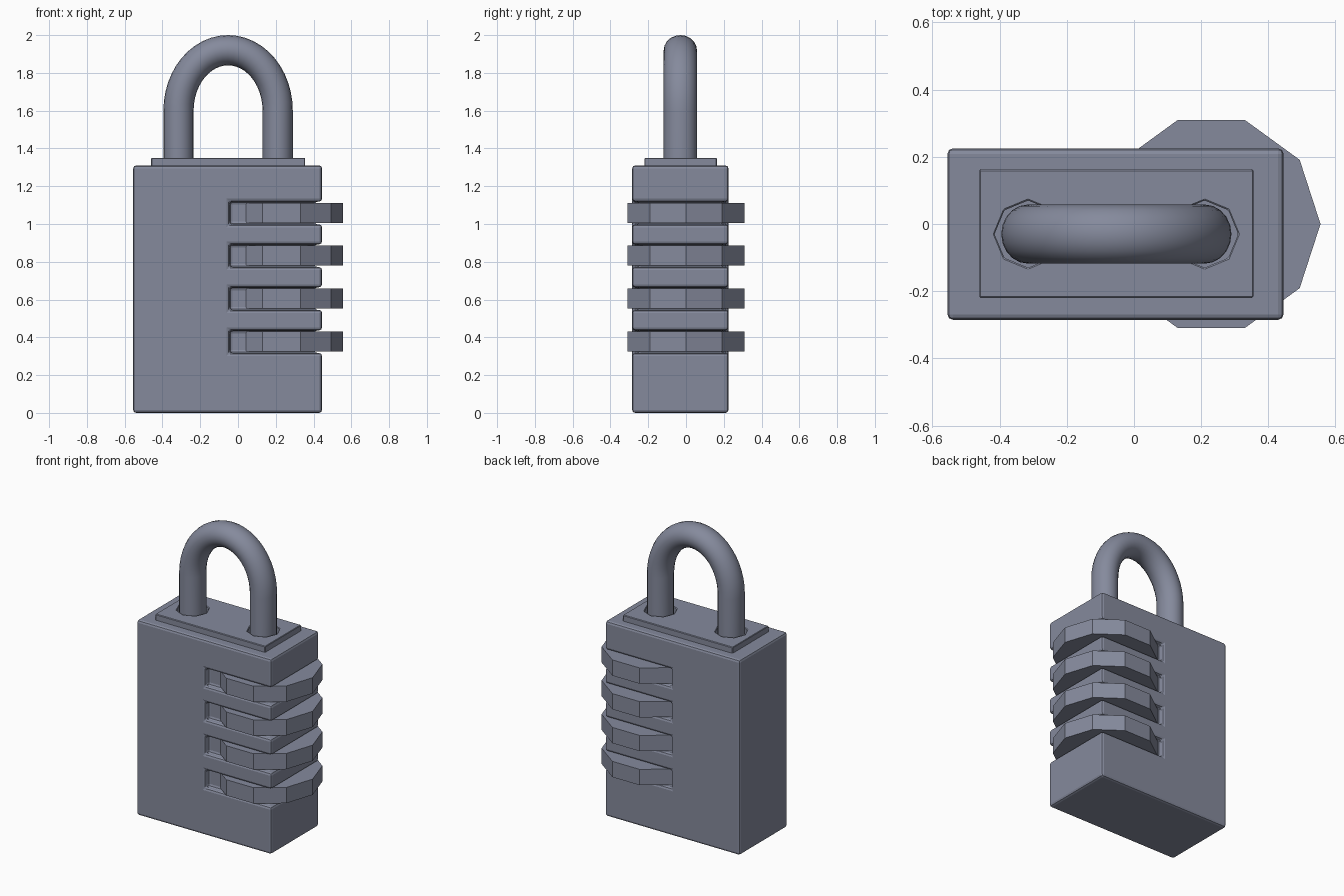
import bpy, bmesh, math
from mathutils import Vector, Matrix

if "Cube" in bpy.data.objects:
    bpy.data.objects.remove(bpy.data.objects["Cube"])

metal = bpy.data.materials.new("blue_grey_metal")
metal.diffuse_color = (0.235, 0.255, 0.335, 1)
metal.use_nodes = True
metal.node_tree.nodes["Principled BSDF"].inputs["Base Color"].default_value = metal.diffuse_color
CY = -0.03                                   # body centre in y
DIALS = [0.377, 0.605, 0.832, 1.058]         # dial centre heights


def make(name, bm):
    bmesh.ops.recalc_face_normals(bm, faces=bm.faces[:])
    me = bpy.data.meshes.new(name)
    bm.to_mesh(me)
    bm.free()
    me.materials.append(metal)
    ob = bpy.data.objects.new(name, me)
    bpy.context.collection.objects.link(ob)
    return ob


def add_box(bm, lo, hi):
    lo, hi = Vector(lo), Vector(hi)
    m = Matrix.Translation((lo + hi) / 2) @ Matrix.Diagonal((*(hi - lo), 1))
    bmesh.ops.create_cube(bm, size=1, matrix=m)


def add_prism(bm, sides, r, x, y, z0, z1):
    bmesh.ops.create_cone(bm, cap_ends=True, segments=sides, radius1=r, radius2=r,
                          depth=z1 - z0, matrix=Matrix.Translation((x, y, (z0 + z1) / 2))
                          @ Matrix.Rotation(math.pi / 2, 4, 'Z'))


def cut(ob, cutter):
    cutter.hide_render = True
    cutter.hide_viewport = True
    mod = ob.modifiers.new("cut", 'BOOLEAN')
    mod.operation = 'DIFFERENCE'
    mod.solver = 'EXACT'
    mod.object = cutter


def bevel(ob, width, segments):
    mod = ob.modifiers.new("bevel", 'BEVEL')
    mod.width = width
    mod.segments = segments
    mod.limit_method = 'ANGLE'


# body block with C-shaped grooves round its right-hand side
bm = bmesh.new()
add_box(bm, (-0.555, -0.285, 0), (0.445, 0.225, 1.31))
body = make("body", bm)
bm = bmesh.new()
outline = [(-0.045, -0.4), (0.6, -0.4), (0.6, 0.4), (-0.045, 0.4),
           (-0.045, 0.185), (0.405, 0.185), (0.405, -0.245), (-0.045, -0.245)]
for z in DIALS:
    low = [bm.verts.new((x, y, z - 0.06)) for x, y in outline]
    top = [bm.verts.new((x, y, z + 0.06)) for x, y in outline]
    bm.faces.new(low)
    bm.faces.new(top)
    for i in range(len(outline)):
        j = (i + 1) % len(outline)
        bm.faces.new((low[i], low[j], top[j], top[i]))
cut(body, make("groove_cutter", bm))
bevel(body, 0.016, 2)

# top plate with two shackle holes
bm = bmesh.new()
add_box(bm, (-0.46, -0.22, 1.29), (0.355, 0.163, 1.35))
plate = make("top_plate", bm)
bm = bmesh.new()
for x in (-0.315, 0.21):
    add_prism(bm, 8, 0.1, x, CY, 1.25, 1.4)
cut(plate, make("hole_cutter", bm))
bevel(plate, 0.004, 1)

# ten-sided number dials
for i, z in enumerate(DIALS):
    bm = bmesh.new()
    add_prism(bm, 10, 0.325, 0.23, 0, z - 0.053, z + 0.053)
    ob = make(f"dial_{i + 1}", bm)
    # put one corner on the +x axis
    for v in ob.data.vertices:
        x, y = v.co.x - 0.23, v.co.y
        a = round((math.atan2(y, x)) / (math.pi / 5) + 0.01) * math.pi / 5
        v.co.x, v.co.y = 0.23 + 0.325 * math.cos(a), 0.325 * math.sin(a)

# shackle: round bar swept along two legs and an arch
CX, W, H, Z0 = -0.0525, 0.2625, 0.32, 1.6
path = [((CX + W, 1.25), (1, 0))]
for k in range(25):
    a = math.pi * k / 24
    n = Vector((math.cos(a) / W, math.sin(a) / H)).normalized()
    path.append(((CX + W * math.cos(a), Z0 + H * math.sin(a)), n))
path.append(((CX - W, 1.25), (-1, 0)))
bm = bmesh.new()
N = 20
rings = []
for (x, z), n in path:
    ring = []
    for k in range(N):
        a = 2 * math.pi * k / N
        u = 0.08 * math.cos(a)
        ring.append(bm.verts.new((x + n[0] * u, CY + 0.088 * math.sin(a), z + n[1] * u)))
    rings.append(ring)
for r, s in zip(rings, rings[1:]):
    for k in range(N):
        j = (k + 1) % N
        bm.faces.new((r[k], r[j], s[j], s[k]))
bm.faces.new(rings[0])
bm.faces.new(rings[-1])
shackle = make("shackle", bm)
bpy.ops.object.select_all(action='DESELECT')
shackle.select_set(True)
bpy.context.view_layer.objects.active = shackle
bpy.ops.object.shade_smooth_by_angle(angle=math.radians(40))
